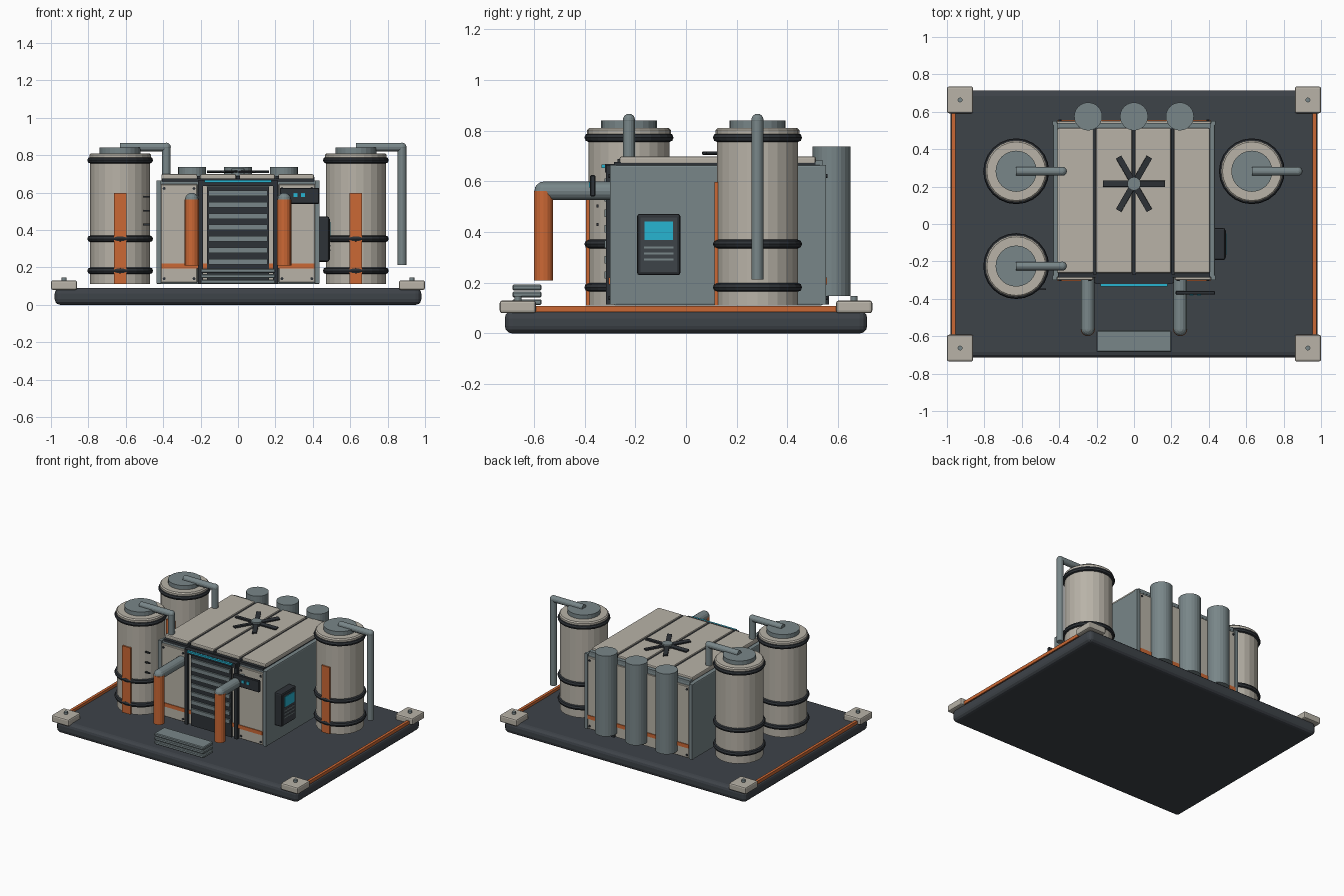
import bpy, math
from mathutils import Vector


def mat(name, r, g, b):
    m = bpy.data.materials.new(name)
    m.diffuse_color = (r, g, b, 1)
    return m


DECK = mat("deck charcoal", 0.048, 0.056, 0.066)
DARK = mat("dark trim", 0.027, 0.032, 0.038)
BEIGE = mat("warm beige", 0.48, 0.45, 0.39)
SLATE = mat("slate grey", 0.19, 0.24, 0.25)
ORANGE = mat("orange", 0.60, 0.14, 0.035)
CYAN = mat("cyan glow", 0.02, 0.46, 0.64)


def finish(name, m, bevel=0, seg=2):
    o = bpy.context.object
    o.name = name
    o.data.materials.append(m)
    if bevel:
        b = o.modifiers.new("bevel", "BEVEL")
        b.width, b.segments = bevel, seg
    return o


def box(name, x0, x1, y0, y1, z0, z1, m, bevel=0, seg=2):
    bpy.ops.mesh.primitive_cube_add(size=1)
    o = finish(name, m, bevel, seg)
    for v in o.data.vertices:
        v.co = (x0 if v.co.x < 0 else x1, y0 if v.co.y < 0 else y1,
                z0 if v.co.z < 0 else z1)
    return o


def rod(name, a, b, r, m, n=16, bevel=0):
    a, b = Vector(a), Vector(b)
    d = b - a
    bpy.ops.mesh.primitive_cylinder_add(
        vertices=n, radius=r, depth=d.length, location=(a + b) / 2,
        rotation=d.to_track_quat('Z', 'Y').to_euler())
    return finish(name, m, bevel, 1)


def ball(name, p, r, m):
    bpy.ops.mesh.primitive_uv_sphere_add(segments=16, ring_count=8, radius=r, location=p)
    return finish(name, m)


# Base deck, corner feet and edge strips
box("base_deck", -0.98, 0.98, -0.715, 0.715, 0, 0.09, DECK, 0.03, 3)
for sx in (-1, 1):
    for sy in (-1, 1):
        xs, ys = sorted((sx * 0.86, sx)), sorted((sy * 0.592, sy * 0.735))
        box("corner_pad", *xs, *ys, 0.08, 0.13, BEIGE, 0.01)
        rod("corner_bolt", (sx * 0.93, sy * 0.663, 0.12), (sx * 0.93, sy * 0.663, 0.147), 0.013, SLATE, 12)
    xs = sorted((sx * 0.955, sx * 0.975))
    box("edge_strip", *xs, -0.6, 0.6, 0.085, 0.108, ORANGE)


# Storage tanks with hoops, stripe and overflow pipe
def tank(x, y):
    rod("tank_body", (x, y, 0.11), (x, y, 0.79), 0.16, BEIGE, 24)
    rod("tank_shoulder", (x, y, 0.77), (x, y, 0.81), 0.165, BEIGE, 24, 0.008)
    rod("tank_lid", (x, y, 0.80), (x, y, 0.84), 0.11, SLATE, 24)
    for z in (0.182, 0.353, 0.773):
        bpy.ops.mesh.primitive_torus_add(location=(x, y, z), major_radius=0.158, minor_radius=0.018,
                                         major_segments=24, minor_segments=8)
        finish("tank_hoop", DARK)
    box("tank_stripe", x - 0.033, x + 0.033, y - 0.169, y - 0.145, 0.11, 0.598, ORANGE)
    e = (x + 0.247, y, 0.843)
    rod("tank_pipe_top", (x, y, 0.843), e, 0.023, SLATE)
    ball("tank_pipe_elbow", e, 0.024, SLATE)
    rod("tank_pipe_drop", e, (e[0], y, 0.213), 0.023, SLATE)


for p in ((-0.63, 0.282), (-0.63, -0.225), (0.63, 0.282)):
    tank(*p)

# Housing core
box("housing", -0.434, 0.434, -0.285, 0.54, 0.11, 0.665, SLATE, 0.008)
for sx in (-1, 1):
    for y in (-0.288, 0.54):
        xs = sorted((sx * 0.412, sx * 0.437))
        box("corner_post", *xs, y - 0.012, y + 0.012, 0.115, 0.665, SLATE)

# Roof panels with dark seams
box("roof_underlay", -0.405, 0.405, -0.285, 0.51, 0.655, 0.676, DARK)
for i in range(4):
    x0 = -0.41 + i * 0.208
    box("roof_panel", x0, x0 + 0.192, -0.262, 0.512, 0.668, 0.698, BEIGE, 0.007)
for x in (-0.21, 0, 0.21):
    box("roof_seam", x - 0.01, x + 0.01, -0.27, 0.512, 0.67, 0.688, DARK)
box("roof_back_trim", -0.41, 0.41, 0.51, 0.54, 0.66, 0.682, SLATE)

# Roof fan
fy = 0.215
for i in range(6):
    b = box("fan_blade", 0.02, 0.165, -0.016, 0.016, -0.005, 0.005, DARK)
    b.location = (0, fy, 0.712)
    b.rotation_euler = (0.12, 0, i * math.pi / 3)
rod("fan_hub", (0, fy, 0.69), (0, fy, 0.728), 0.036, SLATE, 16)

# Front and back cladding
for y0, y1, f in ((-0.3, -0.28, -1), (0.535, 0.552, 1)):
    face = y0 if f < 0 else y1
    for sx in (-1, 1):
        xs = sorted((sx * 0.217, sx * 0.412))
        box("wall_panel", *xs, y0, y1, 0.118, 0.645, BEIGE, 0.004, 1)
        xs = sorted((sx * 0.165, sx * 0.186))
        box("wall_jamb", *xs, y0, y1, 0.118, 0.645, BEIGE)
        xs = sorted((sx * 0.188, sx * 0.214))
        box("wall_rib", *xs, min(y0, y1) - (0.016 if f < 0 else 0), y1 + (0.012 if f > 0 else 0),
            0.115, 0.665, DARK)
        xs = sorted((sx * 0.215, sx * 0.41))
        box("wall_stripe", *xs, face - 0.005, face + 0.005, 0.193, 0.22, ORANGE)
        xs = sorted((sx * 0.163, sx * 0.188))
        box("jamb_stripe", *xs, face - 0.005, face + 0.005, 0.193, 0.22, ORANGE)
        for x in (0.235, 0.395):
            for z in (0.14, 0.622):
                rod("panel_bolt", (sx * x, face - 0.006, z), (sx * x, face + 0.006, z), 0.008, DARK, 8)
box("back_panel", -0.165, 0.165, 0.535, 0.552, 0.118, 0.645, BEIGE)
box("back_stripe", -0.165, 0.165, 0.547, 0.557, 0.193, 0.22, ORANGE)

# Shutter door with slats, header and light bar
box("door", -0.165, 0.165, -0.31, -0.28, 0.115, 0.632, DARK)
for i in range(7):
    z = 0.216 + i * 0.061
    box("door_slat", -0.157, 0.157, -0.322, -0.305, z, z + 0.029, SLATE)
box("door_header", -0.205, 0.205, -0.32, -0.28, 0.636, 0.668, DARK)
box("light_bar", -0.18, 0.18, -0.334, -0.318, 0.653, 0.666, CYAN)

# Entry steps
for z in (0.112, 0.142, 0.17):
    box("entry_step", -0.2, 0.2, -0.685, -0.57, z, z + 0.023, SLATE, 0.005, 1)

# Front intake pipes
for x in (-0.247, 0.247):
    rod("intake_pipe", (x, -0.28, 0.563), (x, -0.562, 0.563), 0.036, SLATE)
    ball("intake_elbow", (x, -0.562, 0.563), 0.036, SLATE)
    rod("intake_drop", (x, -0.562, 0.563), (x, -0.562, 0.21), 0.038, ORANGE)

# Small front display
box("display_plate", 0.222, 0.434, -0.378, -0.358, 0.54, 0.625, DARK, 0.004, 1)
for x in (0.307, 0.347):
    box("display_lamp", x - 0.01, x + 0.01, -0.383, -0.375, 0.577, 0.597, CYAN)
for z in (0.43, 0.503, 0.578):
    box("gauge_tick", -0.505, -0.47, -0.353, -0.345, z - 0.005, z + 0.005, DARK)

# Side control console
box("console", 0.425, 0.488, -0.193, -0.022, 0.23, 0.472, DARK, 0.01)
box("console_face", 0.484, 0.491, -0.18, -0.035, 0.243, 0.458, DECK)
box("console_screen", 0.488, 0.495, -0.164, -0.052, 0.368, 0.442, CYAN)
for z in (0.291, 0.316, 0.34):
    box("console_line", 0.488, 0.494, -0.165, -0.05, z - 0.004, z + 0.004, SLATE)

# Rear exhaust stacks
for x in (-0.245, 0, 0.245):
    rod("exhaust_stack", (x, 0.575, 0.148), (x, 0.575, 0.737), 0.075, SLATE, 24)
